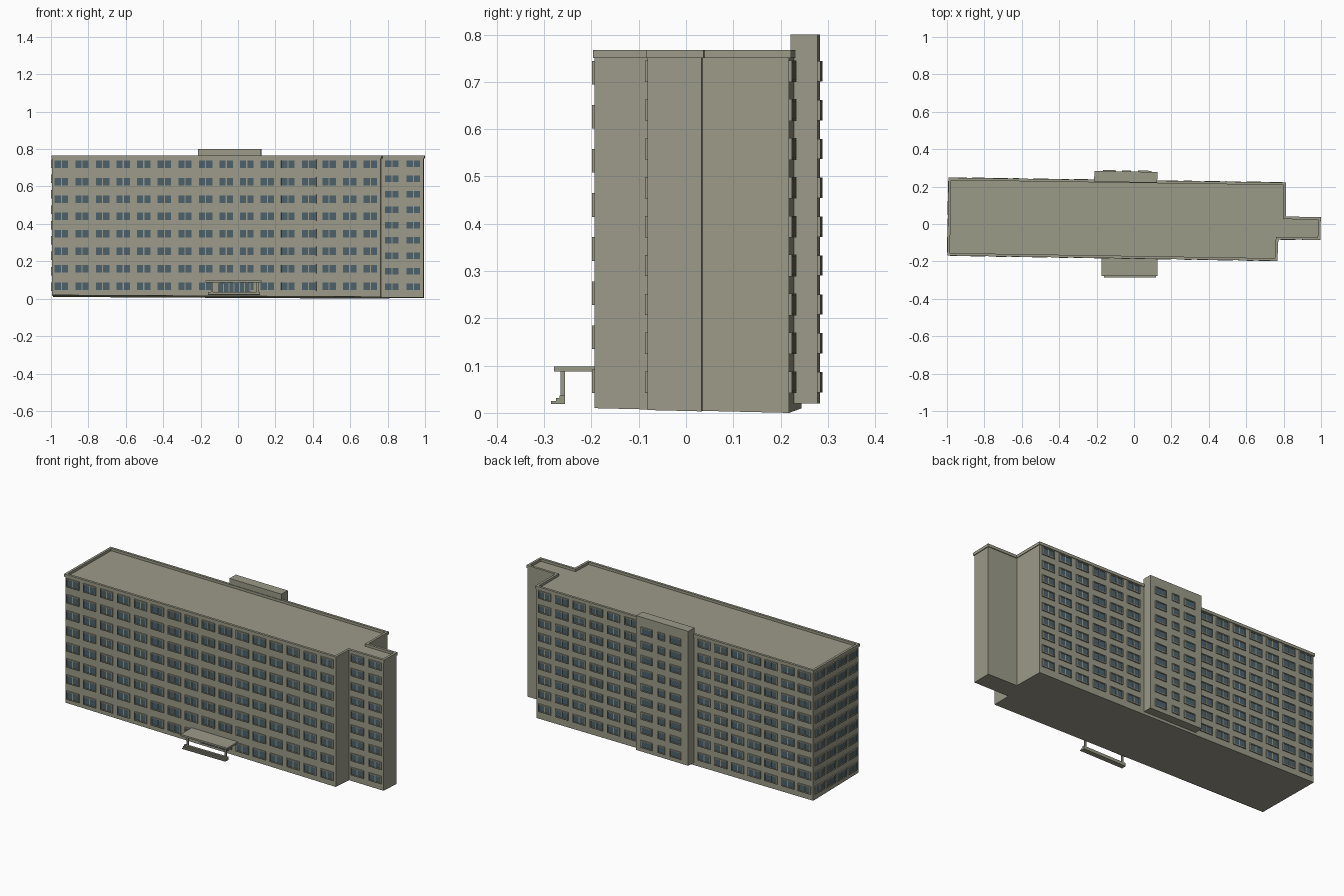
import bpy, bmesh
from mathutils import Vector, Matrix

if "Cube" in bpy.data.objects:
    bpy.data.objects.remove(bpy.data.objects["Cube"])


def material(name, rgb):
    m = bpy.data.materials.new(name)
    m.diffuse_color = (*rgb, 1)
    m.use_nodes = True
    m.node_tree.nodes["Principled BSDF"].inputs["Base Color"].default_value = m.diffuse_color
    return m


WALL = material("grey_beige_plaster", (0.33, 0.325, 0.25))
GLASS = material("blue_grey_glass", (0.075, 0.12, 0.15))


def finish(name, bm, mat):
    bmesh.ops.recalc_face_normals(bm, faces=bm.faces)
    me = bpy.data.meshes.new(name)
    bm.to_mesh(me)
    bm.free()
    me.materials.append(mat)
    ob = bpy.data.objects.new(name, me)
    bpy.context.collection.objects.link(ob)
    return ob


def add_box(bm, lo, hi, frame=Matrix.Identity(4)):
    lo, hi = Vector(lo), Vector(hi)
    size = Matrix.Diagonal((*(hi - lo), 1))
    bmesh.ops.create_cube(bm, size=1, matrix=frame @ Matrix.Translation((lo + hi) / 2) @ size)


def boxes(name, parts, mat=WALL):
    bm = bmesh.new()
    for lo, hi in parts:
        add_box(bm, lo, hi)
    return finish(name, bm, mat)


def offset(poly, d):
    """Counter-clockwise outline moved outwards by d with mitred corners."""
    out = []
    for i, p in enumerate(poly):
        p = Vector(p)
        a = (p - Vector(poly[i - 1])).normalized()
        b = (Vector(poly[(i + 1) % len(poly)]) - p).normalized()
        na, nb = Vector((a.y, -a.x)), Vector((b.y, -b.x))
        out.append(p + (na + nb) * d / (1 + na.dot(nb)))
    return out


def prism(name, poly, bottom, top, rim=0, depth=0):
    """Upright block; bottom is a function of x, y; the top may be recessed inside a rim."""
    bm = bmesh.new()

    def ring(pts, z):
        return [bm.verts.new((p[0], p[1], z(p[0], p[1]))) for p in pts]

    rings = [ring(poly, bottom), ring(poly, lambda x, y: top)]
    if rim:
        inner = offset(poly, -rim)
        rings += [ring(inner, lambda x, y: top), ring(inner, lambda x, y: top - depth)]
    n = len(poly)
    for lower, upper in zip(rings, rings[1:]):
        for i in range(n):
            j = (i + 1) % n
            bm.faces.new((lower[i], lower[j], upper[j], upper[i]))
    bm.faces.new(rings[0][::-1])
    bm.faces.new(rings[-1])
    return finish(name, bm, WALL)


def windows(name, p0, p1, columns, rows, h=0.040):
    """Framed windows on the wall p0-p1; columns = (distance along wall, width, panes)."""
    p0, p1 = Vector((*p0, 0)), Vector((*p1, 0))
    d = (p1 - p0).normalized()
    n = Vector((d.y, -d.x, 0))
    m = Matrix(((d.x, n.x, 0, p0.x), (d.y, n.y, 0, p0.y), (0, 0, 1, 0), (0, 0, 0, 1)))
    frames, glass = bmesh.new(), bmesh.new()
    t, proud = 0.005, 0.006
    for z in rows:
        z0, z1 = z - h / 2, z + h / 2
        for s, w, panes in columns:
            a, b = s - w / 2, s + w / 2
            add_box(glass, (a, -0.002, z0), (b, 0.002, z1), m)
            for zz in (z0 - t, z1):
                add_box(frames, (a - t, -0.002, zz), (b + t, proud, zz + t), m)
            for ss in (a - t, b):
                add_box(frames, (ss, -0.002, z0), (ss + t, proud, z1), m)
            for k in range(1, panes):
                c = a + w * k / panes
                add_box(frames, (c - 0.003, -0.002, z0), (c + 0.003, 0.004, z1), m)
    finish(name + "_frames", frames, WALL)
    finish(name + "_glass", glass, GLASS)


def spread(first, last, count, w=0.072, panes=2):
    return [(first + (last - first) * i / (count - 1), w, panes) for i in range(count)]


# Main block with side wing, roof and parapet
outline = [(-0.994, -0.165), (0.763, -0.193), (0.768, -0.079), (0.992, -0.081),
           (0.995, 0.033), (0.808, 0.036), (0.809, 0.218), (-0.988, 0.244)]
prism("main_building", outline,
      lambda x, y: max(0, 0.0097 - 0.0057 * x - 0.024 * y), 0.752)
prism("parapet", offset(outline, 0.004), lambda x, y: 0.7505, 0.767, rim=0.014, depth=0.0145)

# Rear stair tower
tower = [(-0.213, 0.226), (0.124, 0.221), (0.125, 0.278), (-0.212, 0.283)]
prism("stair_tower", tower, lambda x, y: 0.02, 0.80)

# Window grids
eight = [0.067 + 0.0932 * i for i in range(8)]
nine = [0.065 + 0.0822 * i for i in range(9)]
windows("front_windows", outline[0], outline[1], spread(0.05, 1.702, 16), eight)
windows("wing_windows", outline[2], outline[3], spread(0.055, 0.170, 2), nine, 0.035)
windows("rear_windows", outline[6], outline[7],
        spread(0.055, 0.615, 6) + spread(1.09, 1.742, 7), nine, 0.036)
windows("end_windows", outline[7], outline[0], spread(0.055, 0.355, 4), nine, 0.036)
windows("tower_windows", tower[2], tower[3],
        [(0.068, 0.062, 1), (0.165, 0.036, 1), (0.256, 0.062, 1)], nine, 0.033)

# Entrance canopy, posts and steps
boxes("entrance_canopy", [((-0.173, -0.279, 0.088), (0.126, -0.17, 0.098))])
boxes("canopy_posts", [((x, -0.265, 0.03), (x + 0.01, -0.256, 0.089)) for x in (-0.145, 0.1)])
boxes("entrance_steps", [((-0.16, y, z), (0.118, -0.256, z + 0.006))
                         for y, z in ((-0.285, 0.019), (-0.275, 0.025), (-0.268, 0.031))])

# Entrance doors: glass strip with slim uprights
boxes("entrance_glass", [((-0.105, -0.188, 0.03), (0.065, -0.183, 0.085))], GLASS)
boxes("entrance_uprights", [((-0.107 + 0.028 * i, -0.190, 0.03), (-0.102 + 0.028 * i, -0.178, 0.085))
                            for i in range(7)])
